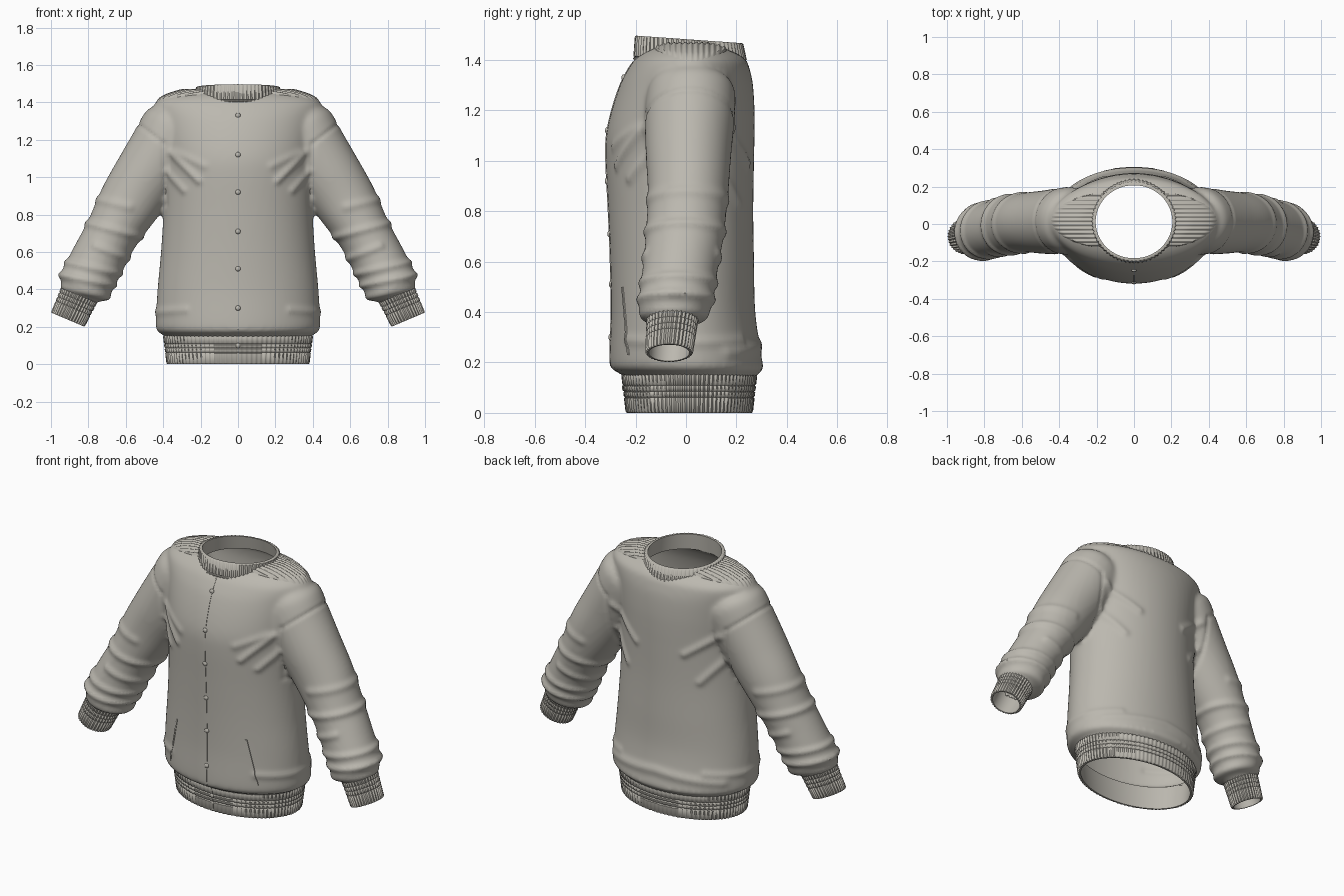
import bpy, bmesh, math
from mathutils import Vector
from mathutils.bvhtree import BVHTree

if "Cube" in bpy.data.objects:
    bpy.data.objects.remove(bpy.data.objects["Cube"], do_unlink=True)

fabric = bpy.data.materials.new("warm grey fabric")
fabric.use_nodes = True
COLOR = (0.5, 0.48, 0.43, 1)
fabric.diffuse_color = COLOR
fabric.node_tree.nodes["Principled BSDF"].inputs["Base Color"].default_value = COLOR


def finish(name, bm, angle=40, fix=True):
    if fix:
        bmesh.ops.recalc_face_normals(bm, faces=bm.faces)
    me = bpy.data.meshes.new(name)
    bm.to_mesh(me)
    ob = bpy.data.objects.new(name, me)
    me.materials.append(fabric)
    bpy.context.collection.objects.link(ob)
    activate(ob)
    bpy.ops.object.shade_smooth_by_angle(angle=math.radians(angle))
    return ob


def activate(ob):
    bpy.ops.object.select_all(action="DESELECT")
    ob.select_set(True)
    bpy.context.view_layer.objects.active = ob


def ring(bm, c, u, v, n, ribs=0, amp=0.0):
    out = []
    for i in range(n):
        a = 2 * math.pi * i / n
        k = 1 + amp * math.cos(ribs * a)
        out.append(bm.verts.new(c + (u * math.cos(a) + v * math.sin(a)) * k))
    return out


def bridge(bm, a, b):
    n = len(a)
    for i in range(n):
        bm.faces.new((a[i], a[(i + 1) % n], b[(i + 1) % n], b[i]))


def smooth_rows(rows, steps=6):
    """Catmull-Rom interpolation between section tuples."""
    out = []
    for i in range(len(rows) - 1):
        p = [rows[max(0, min(len(rows) - 1, i + k))] for k in (-1, 0, 1, 2)]
        for s in range(steps):
            t = s / steps
            out.append([b + 0.5 * t * (c - a + t * (2*a - 5*b + 4*c - d + t * (3*(b - c) + d - a)))
                        for a, b, c, d in zip(*p)])
    return out + [rows[-1]]


def solid(bm, sections, n=72):
    rings = [ring(bm, *s, n) for s in sections]
    for a, b in zip(rings, rings[1:]):
        bridge(bm, a, b)
    bm.faces.new(rings[0])
    bm.faces.new(rings[-1])


def rib_tube(name, start, end, ribs, depth, wall, grooves=()):
    """Ribbed band with a wall thickness, between two elliptical frames."""
    bm = bmesh.new()
    rows = [(0, -0.3), (0.04, 0)]
    for g in grooves:
        rows += [(g - 0.03, 0), (g, -0.35), (g + 0.03, 0)]
    rows += [(0.96, 0), (1, -0.3), (1, -1), (0, -1)]
    rings = []
    for t, off in rows:
        c, u, v = (a.lerp(b, t) for a, b in zip(start, end))
        u, v = (w * (1 + off * wall / w.length) for w in (u, v))
        rings.append(ring(bm, c, u, v, ribs * 4, ribs, depth / u.length if off > -1 else 0))
    for i, r in enumerate(rings):
        bridge(bm, r, rings[(i + 1) % len(rings)])
    return finish(name, bm, 50)


# Torso sections: height, half width, front y, back y
torso = [(0.12, .375, -.24, .265), (0.15, .39, -.25, .28), (0.175, .43, -.295, .308),
         (0.22, .44, -.302, .30), (0.4, .43, -.297, .275), (0.6, .412, -.30, .27),
         (0.8, .40, -.308, .267), (1.0, .40, -.318, .27), (1.1, .405, -.316, .272),
         (1.2, .415, -.295, .272), (1.3, .43, -.262, .266), (1.36, .445, -.232, .254),
         (1.4, .44, -.205, .238), (1.435, .385, -.165, .195), (1.462, .30, -.11, .13)]
# Sleeve sections: centre x, y, z, half width, half depth
sleeve = [(.34, .02, 1.32, .13, .15), (.34, .02, 1.27, .175, .175), (.385, .015, 1.165, .188, .178),
          (.47, .01, 1.03, .182, .17), (.57, .008, .875, .17, .16), (.67, -.005, .705, .146, .155),
          (.73, -.02, .595, .145, .15), (.79, -.035, .48, .145, .148), (.822, -.045, .415, .143, .143),
          (.84, -.05, .385, .115, .115), (.855, -.055, .355, .088, .09), (.87, -.06, .32, .086, .088)]
AXIS = Vector((.43, 0, -.90)).normalized()

bm = bmesh.new()
solid(bm, [(Vector((0, (f + b) / 2, z)), Vector((h, 0, 0)), Vector((0, (b - f) / 2, 0)))
           for z, h, f, b in smooth_rows(torso)])
for s in (1, -1):
    across = Vector((-AXIS.z * s, 0, AXIS.x))
    solid(bm, [(Vector((x * s, y, z)), across * w, Vector((0, d, 0)))
               for x, y, z, w, d in smooth_rows(sleeve)], 48)
body = finish("jacket_body", bm)

# Fuse torso and sleeves into one cloth surface
mod = body.modifiers.new("fuse", "REMESH")
mod.mode = "VOXEL"
mod.voxel_size = 0.013
mod = body.modifiers.new("relax", "SMOOTH")
mod.factor, mod.iterations = 0.5, 8
activate(body)
for m in ("fuse", "relax"):
    bpy.ops.object.modifier_apply(modifier=m)

# Folds and seams: x, z to x, z, side (-1 front, 1 back, 0 both), width, height
folds = [(.36, 1.13, .21, .98, -1, .018, .012), (.38, 1.03, .29, .93, -1, .018, .010),
         (.33, 1.13, .18, 1.06, -1, .02, .007), (.36, 1.13, .16, .99, 1, .02, .011),
         (.36, .97, .24, .83, 1, .02, .010), (0, .27, .36, .24, 1, .025, .010),
         (.28, .29, .43, .28, 0, .02, .007), (.58, .84, .79, .89, 0, .022, .008),
         (.52, .68, .83, .76, 0, .02, .011), (.58, .56, .76, .63, 0, .02, .010),
         (.62, .48, .94, .55, 0, .018, .011), (.66, .42, .96, .48, 0, .016, .012),
         (.69, .355, .97, .42, 0, .018, .010),
         (.53, 1.28, .40, 1.18, 0, .011, -.006), (.40, 1.18, .385, .85, 0, .011, -.006)]
bm = bmesh.new()
bm.from_mesh(body.data)
bm.normal_update()
moves = []
for v in bm.verts:
    p, h = Vector((abs(v.co.x), v.co.z)), 0
    for x1, z1, x2, z2, side, w, height in folds:
        if side * v.co.y < 0:
            continue
        a, ab = Vector((x1, z1)), Vector((x2 - x1, z2 - z1))
        t = max(0, min(1, (p - a).dot(ab) / ab.length_squared))
        h += height * math.exp(-((p - a - ab * t).length / w) ** 2)
    moves.append(v.normal * h)
for v, m in zip(bm.verts, moves):
    v.co += m
bm.normal_update()
cloth = BVHTree.FromBMesh(bm)

# Open the hem, neck and wrists
wrist = Vector((.86, -.055, .345))
NECK = 0.017


def is_cap(p):
    q = Vector((abs(p.x), p.y, p.z))
    return (p.z < 0.138 or (p.z > 1.3 and math.hypot(p.x, p.y - NECK) < 0.212)
            or (q.x > 0.6 and (q - wrist).dot(AXIS) > 0))


bmesh.ops.delete(bm, geom=[v for v in bm.verts if is_cap(v.co)], context="VERTS")
bm.to_mesh(body.data)
bm.free()
activate(body)
bpy.ops.object.shade_smooth_by_angle(angle=math.radians(50))
mod = body.modifiers.new("thickness", "SOLIDIFY")
mod.thickness, mod.offset = 0.01, -1

# Ribbed hem, collar and cuffs
X, Y = Vector((1, 0, 0)), Vector((0, 1, 0))
hem = rib_tube("hem_band", (Vector((0, .013, 0)), X * .378, Y * .25),
               (Vector((0, .013, .155)), X * .398, Y * .268), 90, .004, .016, (.4, .55, .7))
rib_tube("collar", (Vector((0, NECK, 1.395)), X * .232, Vector((0, .224, -.006))),
         (Vector((0, .012, 1.482)), X * .222, Vector((0, .212, -.015))), 64, .003, .017, (.12,))
for s, side in ((1, "left"), (-1, "right")):
    flat = Vector((.92 * s, 0, .39))
    rib_tube(side + "_cuff", (Vector((.91 * s, -.067, .238)), flat * .095, Y * .092),
             (Vector((.84 * s, -.052, .39)), flat * .103, Y * .102), 36, .003, .012, (.4, .55, .7))

# Ribbed shoulder panels
for s, side in ((1, "left"), (-1, "right")):
    bm = bmesh.new()
    ribs, nt = 13, 16
    ns = ribs * 8
    grid = []
    for i in range(ns + 1):
        k = -1 + 2 * i / ns
        y = 0.02 + 0.145 * k
        x0 = math.sqrt(max(0, 0.215 ** 2 - (y - NECK) ** 2))
        reach = 0.235 * math.sqrt(1 - k * k)
        row = []
        for j in range(nt + 1):
            t = j / nt
            x = (x0 + reach * t) * s
            hit = cloth.ray_cast(Vector((x, y, 2)), Vector((0, 0, -1)))[0]
            edge = min(1, (1 - t) * 8, (1 - abs(k)) * 12)
            lift = -0.003 + edge * (0.010 + 0.0035 * math.cos(k * math.pi * ribs))
            row.append(bm.verts.new((x, y, (hit.z if hit else 1.4) + lift)))
        grid.append(row)
    for a, b in zip(grid, grid[1:]):
        for j in range(nt):
            quad = (a[j], a[j + 1], b[j + 1], b[j])
            bm.faces.new(quad if s < 0 else quad[::-1])
    bm.normal_update()
    if sum(f.normal.z for f in bm.faces) < 0:
        bmesh.ops.reverse_faces(bm, faces=bm.faces)
    finish(side + "_shoulder_panel", bm, 50, fix=False)


def front_hit(tree, x, z):
    hit = tree.ray_cast(Vector((x, -2, z)), Y)[0]
    return hit if hit else Vector((x, -.2, z))


def welt(name, tree, a, b, width, lift):
    """Thin raised strip following the front of the cloth."""
    bm = bmesh.new()
    n, rows = 40, []
    for i in range(n + 1):
        x, z = a[0] + (b[0] - a[0]) * i / n, a[1] + (b[1] - a[1]) * i / n
        rows.append([bm.verts.new(front_hit(tree, x + dx, z) - Y * h) for dx, h in
                     ((-width, -.003), (-width, lift), (width, lift), (width, -.003))])
    for p, q in zip(rows, rows[1:]):
        bridge(bm, p, q)
    bm.faces.new(rows[0])
    bm.faces.new(rows[-1])
    finish(name, bm, 30)


# Front closure, pockets and buttons
hm = bmesh.new()
hm.from_mesh(hem.data)
hem_tree = BVHTree.FromBMesh(hm)
welt("front_closure", cloth, (0, .155), (0, 1.395), .004, .003)
welt("hem_closure", hem_tree, (0, .004), (0, .15), .004, .003)
welt("left_pocket", cloth, (.23, .5), (.29, .23), .005, .004)
welt("right_pocket", cloth, (-.23, .5), (-.29, .23), .005, .004)
for i, z in enumerate((.10, .30, .51, .71, .92, 1.12, 1.33)):
    bm = bmesh.new()
    bmesh.ops.create_uvsphere(bm, u_segments=16, v_segments=8, radius=.014)
    p = front_hit(hem_tree if z < .15 else cloth, 0, z)
    for v in bm.verts:
        v.co = Vector((v.co.x, v.co.z * .6, v.co.y)) + p
    finish("button_%d" % (i + 1), bm)
